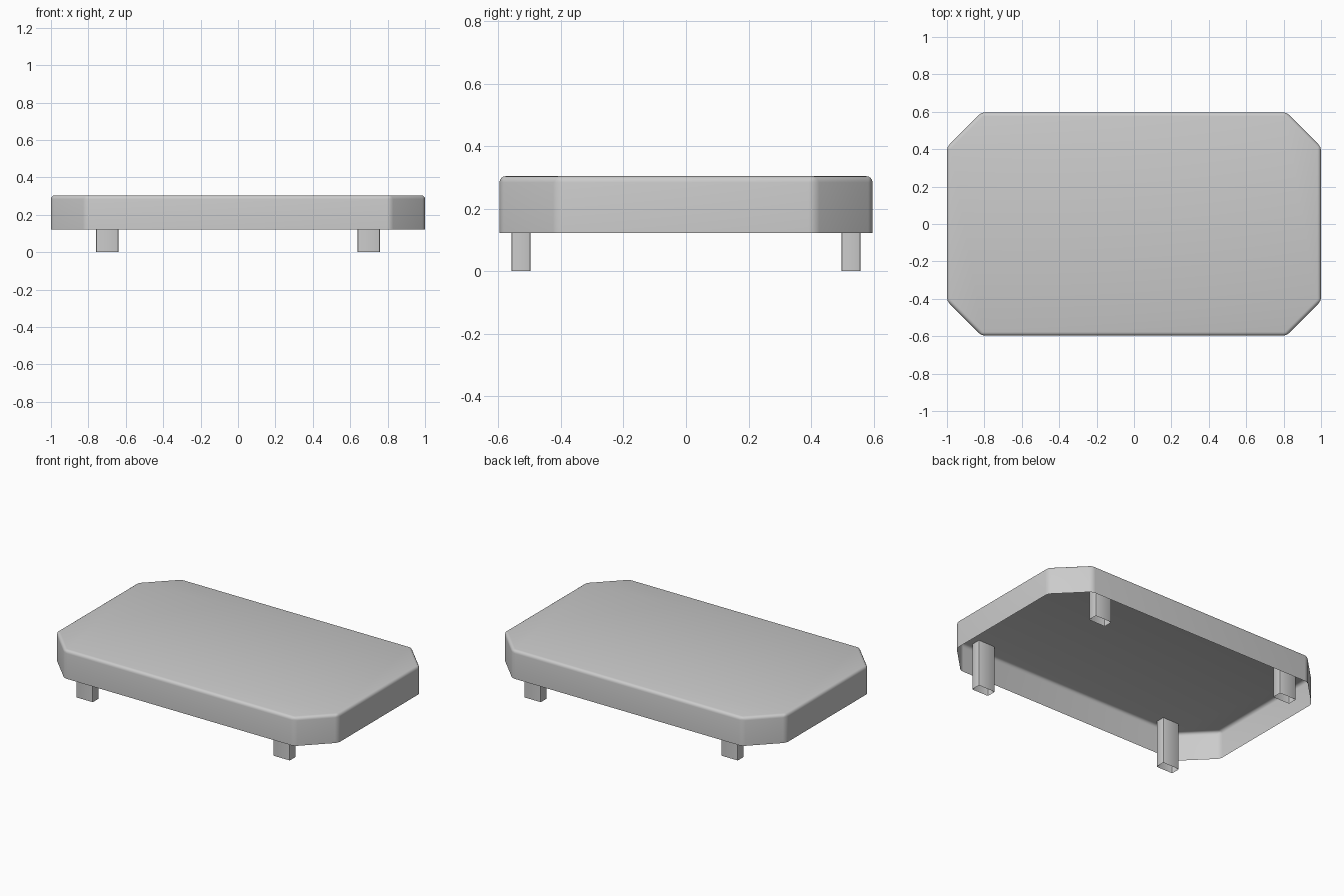
import bpy, bmesh, math

if "Cube" in bpy.data.objects:
    bpy.data.objects.remove(bpy.data.objects["Cube"])

grey = bpy.data.materials.new("light grey")
grey.diffuse_color = (0.6, 0.6, 0.6, 1)
grey.use_nodes = True
grey.node_tree.nodes["Principled BSDF"].inputs["Base Color"].default_value = grey.diffuse_color


def open_shell(name, outline, z0, z1, cap, bevel, segments):
    """Extrude an outline into thin walls, open below, optionally capped on top."""
    bm = bmesh.new()
    low = [bm.verts.new((x, y, z0)) for x, y in outline]
    high = [bm.verts.new((x, y, z1)) for x, y in outline]
    n = len(outline)
    for i in range(n):
        j = (i + 1) % n
        bm.faces.new((low[i], low[j], high[j], high[i]))
    if cap:
        bm.faces.new(high)
    edges = [e for e in bm.edges if not e.is_boundary]
    bmesh.ops.bevel(bm, geom=edges, offset=bevel, segments=segments,
                    profile=0.5, affect='EDGES')
    mesh = bpy.data.meshes.new(name)
    bm.to_mesh(mesh)
    bm.free()
    mesh.materials.append(grey)
    obj = bpy.data.objects.new(name, mesh)
    bpy.context.collection.objects.link(obj)
    bpy.ops.object.select_all(action='DESELECT')
    obj.select_set(True)
    bpy.context.view_layer.objects.active = obj
    bpy.ops.object.shade_smooth_by_angle(angle=math.radians(40))
    return obj


# table top: hollow tray with cut corners and a softened rim
X, Y, C = 1.0, 0.597, 0.185
top = [(X - C, -Y), (X, -Y + C), (X, Y - C), (X - C, Y),
       (-X + C, Y), (-X, Y - C), (-X, -Y + C), (-X + C, -Y)]
open_shell("table_top", top, 0.122, 0.304, True, 0.02, 4)

# legs: hollow rectangular tubes reaching up to the underside
for side, sx in (("left", -1), ("right", 1)):
    for end, sy in (("front", -1), ("back", 1)):
        cx, cy, hx, hy = 0.699 * sx, 0.528 * sy, 0.06, 0.031
        tube = [(cx - hx, cy - hy), (cx + hx, cy - hy),
                (cx + hx, cy + hy), (cx - hx, cy + hy)]
        open_shell(f"{end}_{side}_leg", tube, 0.0, 0.302, False, 0.007, 2)
